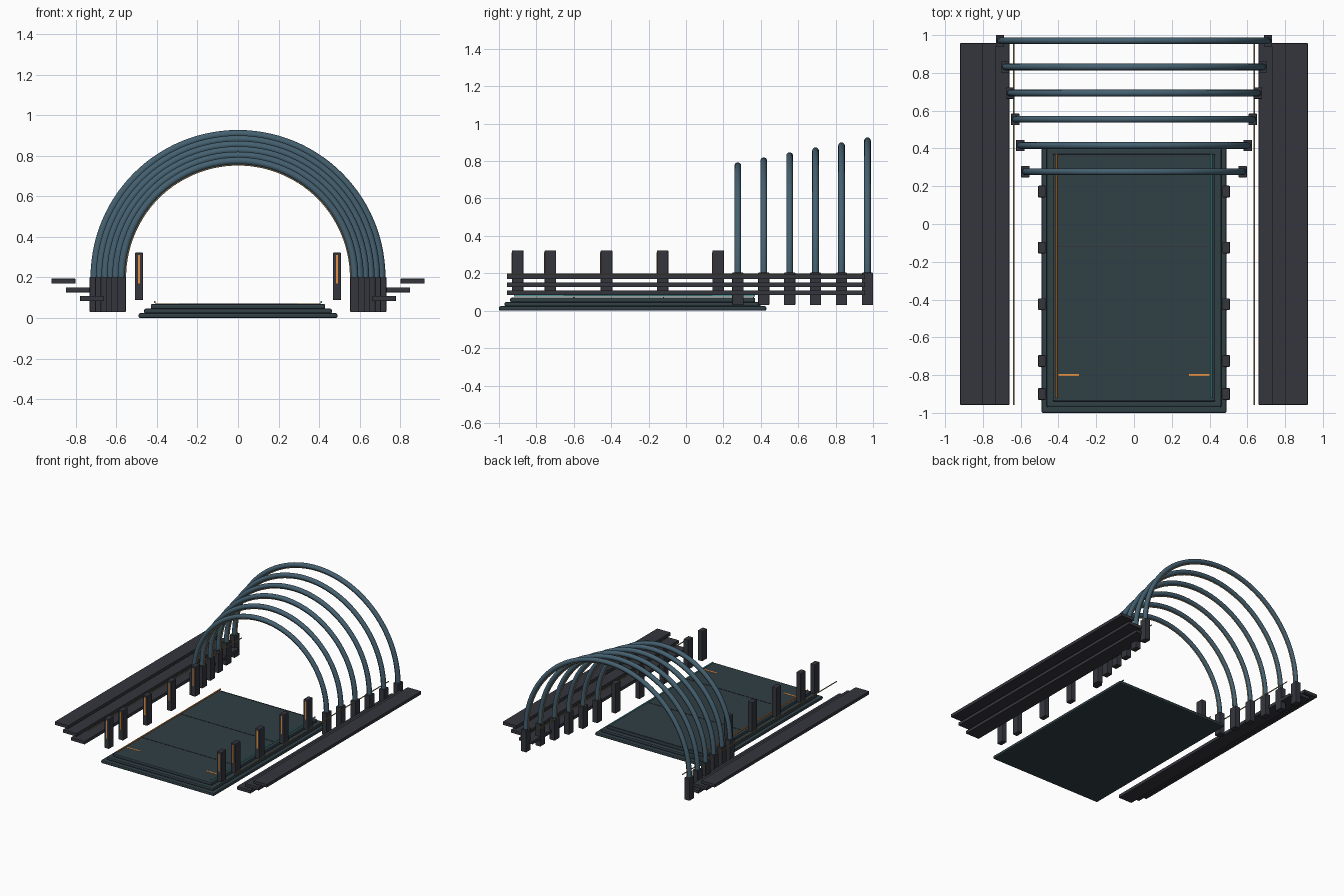
import bpy, math
from mathutils import Vector

if "Cube" in bpy.data.objects:
    bpy.data.objects.remove(bpy.data.objects["Cube"])


def material(name, rgb):
    m = bpy.data.materials.new(name)
    m.diffuse_color = (*rgb, 1)
    m.use_nodes = True
    m.node_tree.nodes["Principled BSDF"].inputs["Base Color"].default_value = m.diffuse_color
    return m


RIB = material("blue_metal", (0.06, 0.12, 0.165))
DECK = material("deck_slate", (0.03, 0.05, 0.06))
DARK = material("dark_metal", (0.035, 0.037, 0.048))
ORANGE = material("orange_light", (0.8, 0.28, 0.05))
TEAL = material("teal_light", (0.1, 0.45, 0.45))
TAN = material("tan_trim", (0.4, 0.3, 0.15))


def box(name, lo, hi, mat, bevel=0.0):
    """Box between two corners, with an optional small chamfer."""
    lo, hi = Vector(lo), Vector(hi)
    bpy.ops.mesh.primitive_cube_add(size=1, location=(lo + hi) / 2)
    ob = bpy.context.object
    ob.name = name
    ob.scale = [abs(v) for v in hi - lo]
    bpy.ops.object.transform_apply(location=False, rotation=False, scale=True)
    ob.data.materials.append(mat)
    if bevel:
        mod = ob.modifiers.new("edge", "BEVEL")
        mod.width, mod.segments = bevel, 2
    return ob


def tube(name, points, radius, mat, sides=3):
    """Round tube along a path."""
    cu = bpy.data.curves.new(name, "CURVE")
    cu.dimensions = "3D"
    cu.bevel_depth, cu.bevel_resolution = radius, sides
    cu.use_fill_caps = True
    sp = cu.splines.new("POLY")
    sp.points.add(len(points) - 1)
    for p, co in zip(sp.points, points):
        p.co = (*co, 1)
    sp.use_smooth = True
    cu.materials.append(mat)
    ob = bpy.data.objects.new(name, cu)
    bpy.context.collection.objects.link(ob)
    return ob


def arch(radius, y, n=56):
    return [(radius * math.cos(math.pi * i / n), y,
             0.2 + radius * math.sin(math.pi * i / n)) for i in range(n + 1)]


# Stepped deck
for i, (hx, y0, y1, z0, z1) in enumerate([(0.49, -1.0, 0.43, 0.0, 0.024),
                                          (0.463, -0.97, 0.40, 0.022, 0.046),
                                          (0.43, -0.94, 0.37, 0.044, 0.07)]):
    box(f"deck_step_{i}", (-hx, y0, z0), (hx, y1, z1), DECK, 0.008)

# Deck seams, edge lights and small floor markers
for i, y in enumerate((-0.6, -0.12, 0.36)):
    box(f"deck_seam_{i}", (-0.41, y - 0.003, 0.068), (0.41, y + 0.003, 0.072), DARK)
for s, mat, side in ((-1, ORANGE, "left"), (1, TEAL, "right")):
    tube(f"deck_edge_light_{side}", [(s * 0.41, -0.92, 0.079), (s * 0.41, 0.37, 0.079)],
         0.005, mat, 1)
    box(f"floor_marker_{side}", (s * 0.29, -0.806, 0.068), (s * 0.40, -0.794, 0.0715), ORANGE)

# Arched ribs with inner trim and foot blocks
for i in range(6):
    y = 0.277 + 0.1386 * i
    r = 0.575 + 0.0268 * i
    tube(f"rib_{i}", arch(r, y), 0.018, RIB, 4)
    tube(f"rib_trim_{i}", arch(r - 0.020, y), 0.004, TAN, 1)
    for s in (-1, 1):
        box(f"rib_foot_{i}_{s}", (s * (r - 0.022), y - 0.03, 0.03),
            (s * (r + 0.022), y + 0.03, 0.203), DARK, 0.003)

for s, side in ((-1, "left"), (1, "right")):
    # Overlapping side ledges rising outward
    for i in range(3):
        x, z = 0.66 + 0.071 * i, 0.084 + 0.0425 * i
        box(f"side_ledge_{side}_{i}", (s * x, -0.957, z), (s * (x + 0.118), 0.957, z + 0.025),
            DARK, 0.002)
    # Thin guide wire inside the ledges
    tube(f"guide_wire_{side}", [(s * 0.637, -0.957, 0.195), (s * 0.637, 0.957, 0.195)],
         0.004, TAN, 1)
    # Marker posts with a light strip on the front face
    for i, y in enumerate((-0.90, -0.725, -0.425, -0.125, 0.172)):
        box(f"post_{side}_{i}", (s * 0.468, y - 0.031, 0.088),
            (s * 0.508, y + 0.031, 0.323), DARK, 0.005)
        box(f"post_light_{side}_{i}", (s * 0.483, y - 0.034, 0.17),
            (s * 0.493, y - 0.028, 0.31), ORANGE)
